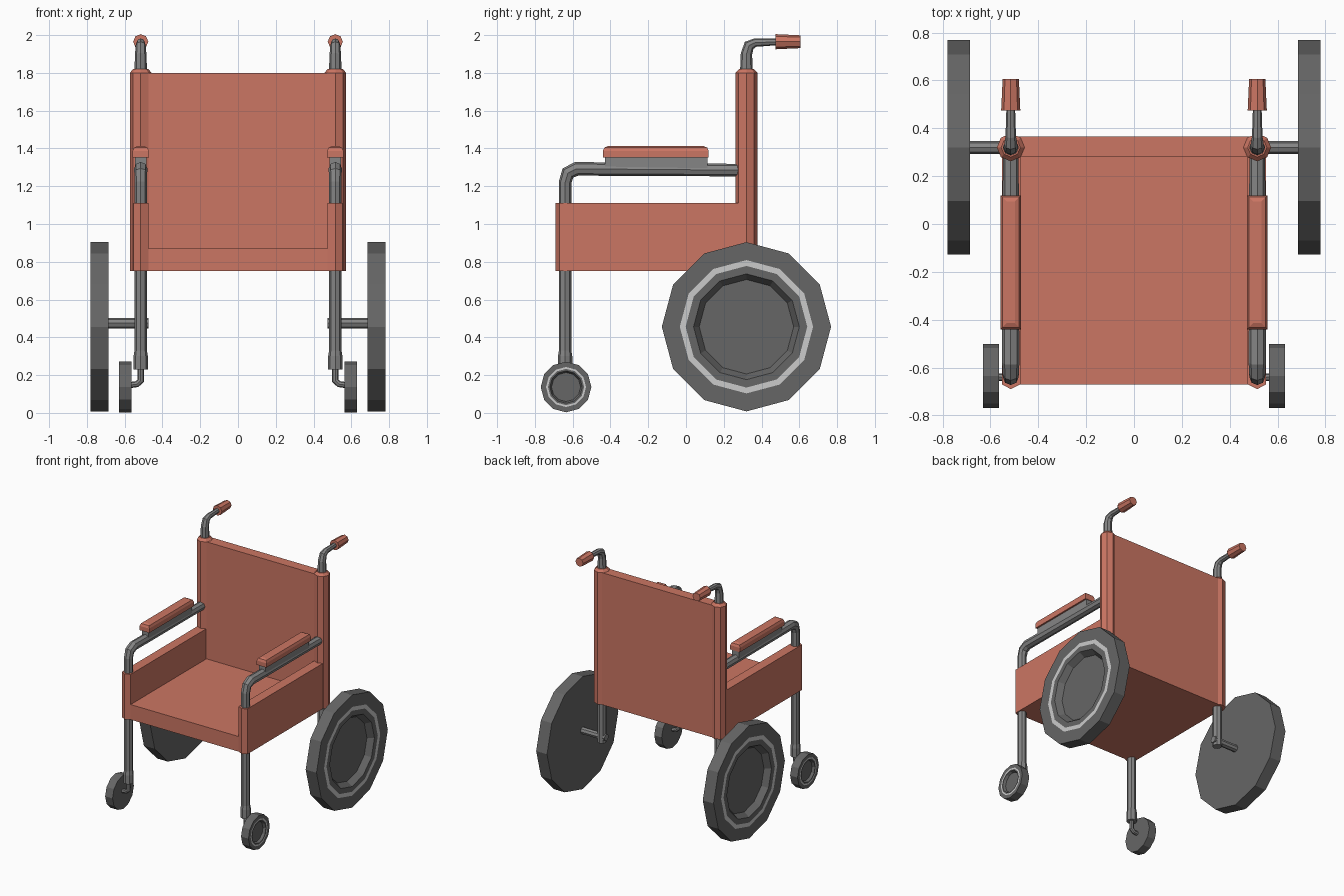
import bpy, bmesh
from math import cos, sin, tau
from mathutils import Vector

if "Cube" in bpy.data.objects:
    bpy.data.objects.remove(bpy.data.objects["Cube"])


def material(name, rgb):
    m = bpy.data.materials.new(name)
    m.use_nodes = True
    m.diffuse_color = (*rgb, 1)
    m.node_tree.nodes["Principled BSDF"].inputs["Base Color"].default_value = (*rgb, 1)
    return m


CORAL = material("coral upholstery", (0.60, 0.18, 0.125))
STEEL = material("grey steel", (0.235, 0.235, 0.235))
RUBBER = material("dark rubber", (0.133, 0.133, 0.133))
WHITE = material("pale rim", (0.6, 0.6, 0.6))

X = 0.515       # sideways position of the frame tubes
REAR = 0.32     # rear tube and axle
FRONT = -0.64   # front tube and caster


def finish(bm, name, mats, mirror=True):
    bmesh.ops.recalc_face_normals(bm, faces=bm.faces[:])
    mesh = bpy.data.meshes.new(name)
    bm.to_mesh(mesh)
    bm.free()
    for m in mats:
        mesh.materials.append(m)
    ob = bpy.data.objects.new(name, mesh)
    bpy.context.scene.collection.objects.link(ob)
    if mirror:
        ob.modifiers.new("left and right", "MIRROR")
    return ob


def skin(bm, rings):
    """Join rings of vertices into a closed tube; return the bands of faces."""
    n = len(rings[0])
    bands = [[bm.faces.new((a[i], a[(i + 1) % n], b[(i + 1) % n], b[i]))
              for i in range(n)] for a, b in zip(rings, rings[1:])]
    bm.faces.new(rings[0])
    bm.faces.new(rings[-1])
    return bands


def tube(name, path, radii, mat, side=(1, 0, 0), n=8):
    """Sweep a polygon along a flat path; side is the normal of its plane."""
    bm = bmesh.new()
    pts, side, rings = [Vector(p) for p in path], Vector(side), []
    for i, p in enumerate(pts):
        before = (p - pts[max(i - 1, 0)]).normalized()
        after = (pts[min(i + 1, len(pts) - 1)] - p).normalized()
        t = (before + after).normalized()
        up = t.cross(side) / max(t.dot(after), t.dot(before))
        rings.append([bm.verts.new(p + radii[i] * (cos(tau * k / n) * side + sin(tau * k / n) * up))
                      for k in range(n)])
    skin(bm, rings)
    return finish(bm, name, [mat])


def prism(name, outline, z0, z1, mat, mirror=True):
    bm = bmesh.new()
    skin(bm, [[bm.verts.new((x, y, z)) for x, y in outline] for z in (z0, z1)])
    return finish(bm, name, [mat], mirror)


def box(name, x0, x1, y0, y1, z0, z1, mat, mirror=True):
    return prism(name, [(x0, y0), (x1, y0), (x1, y1), (x0, y1)], z0, z1, mat, mirror)


def wheel(name, y, z, profile, white_band, n=12):
    """Turn a (radius, x) profile around the axle, with one pale band."""
    bm = bmesh.new()
    rings = [[bm.verts.new((x, y + r * cos(tau * k / n), z + r * sin(tau * k / n)))
              for k in range(n)] for r, x in profile]
    for f in skin(bm, rings)[white_band]:
        f.material_index = 1
    return finish(bm, name, [RUBBER, WHITE])


# Seat and backrest
box("seat", -0.50, 0.50, -0.67, 0.30, 0.75, 0.87, CORAL, False)
box("backrest", -X, X, 0.282, 0.365, 0.75, 1.80, CORAL, False)
prism("side_panel", [(0.475, -0.67), (X, -0.69), (0.552, -0.67), (0.552, 0.30), (0.475, 0.30)],
      0.75, 1.11, CORAL)
tube("backrest_sleeve", [(X, REAR, 0.75), (X, REAR, 1.80), (X, REAR, 1.82)],
     [0.058, 0.058, 0.04], CORAL)

# Rear frame tube, push handle and grip
tube("rear_frame_tube",
     [(X, REAR, 0.43), (X, REAR, 1.80), (X, REAR, 1.90), (X, 0.334, 1.945),
      (X, 0.365, 1.96), (X, 0.49, 1.965)],
     [0.034, 0.034, 0.030, 0.027, 0.022, 0.018], STEEL)
tube("hand_grip", [(X, 0.475, 1.965), (X, 0.605, 1.965)], [0.040, 0.034], CORAL)
tube("rear_axle", [(0.475, REAR, 0.475), (0.70, REAR, 0.475)], [0.027, 0.027], STEEL, (0, 1, 0))

# Front frame tube bending back into the arm rail
tube("front_frame_tube",
     [(X, FRONT, 0.25), (X, FRONT, 1.22), (X, -0.625, 1.27), (X, -0.58, 1.292), (X, 0.30, 1.285)],
     [0.033, 0.033, 0.034, 0.036, 0.033], STEEL)
box("armrest_bracket", X - 0.03, X + 0.03, -0.43, 0.115, 1.28, 1.36, STEEL)
pad = box("armrest_pad", 0.472, 0.558, -0.44, 0.12, 1.352, 1.412, CORAL)

# Soften the upper edges of the pad
bm = bmesh.new()
bm.from_mesh(pad.data)
top = [e for e in bm.edges if all(v.co.z > 1.4 for v in e.verts)]
bmesh.ops.bevel(bm, geom=top, offset=0.026, segments=2, profile=0.5, affect="EDGES")
bm.to_mesh(pad.data)
bm.free()

# Caster mount and stem
tube("caster_socket", [(X, FRONT, 0.23), (X, FRONT, 0.30), (X, FRONT, 0.33)],
     [0.038, 0.038, 0.033], STEEL)
tube("caster_stem", [(X, FRONT, 0.25), (X, FRONT, 0.17), (X + 0.02, FRONT, 0.152), (0.59, FRONT, 0.145)],
     [0.018, 0.016, 0.016, 0.016], STEEL, (0, 1, 0))

# Wheels: flat inside face, dished outside face with a pale ring
wheel("rear_wheel", REAR, 0.456,
      [(0.448, 0.685), (0.448, 0.78), (0.353, 0.78), (0.322, 0.78), (0.28, 0.78), (0.25, 0.735)], 2)
wheel("caster_wheel", -0.635, 0.137,
      [(0.134, 0.565), (0.134, 0.63), (0.106, 0.63), (0.096, 0.63), (0.086, 0.63), (0.077, 0.61)], 2)
